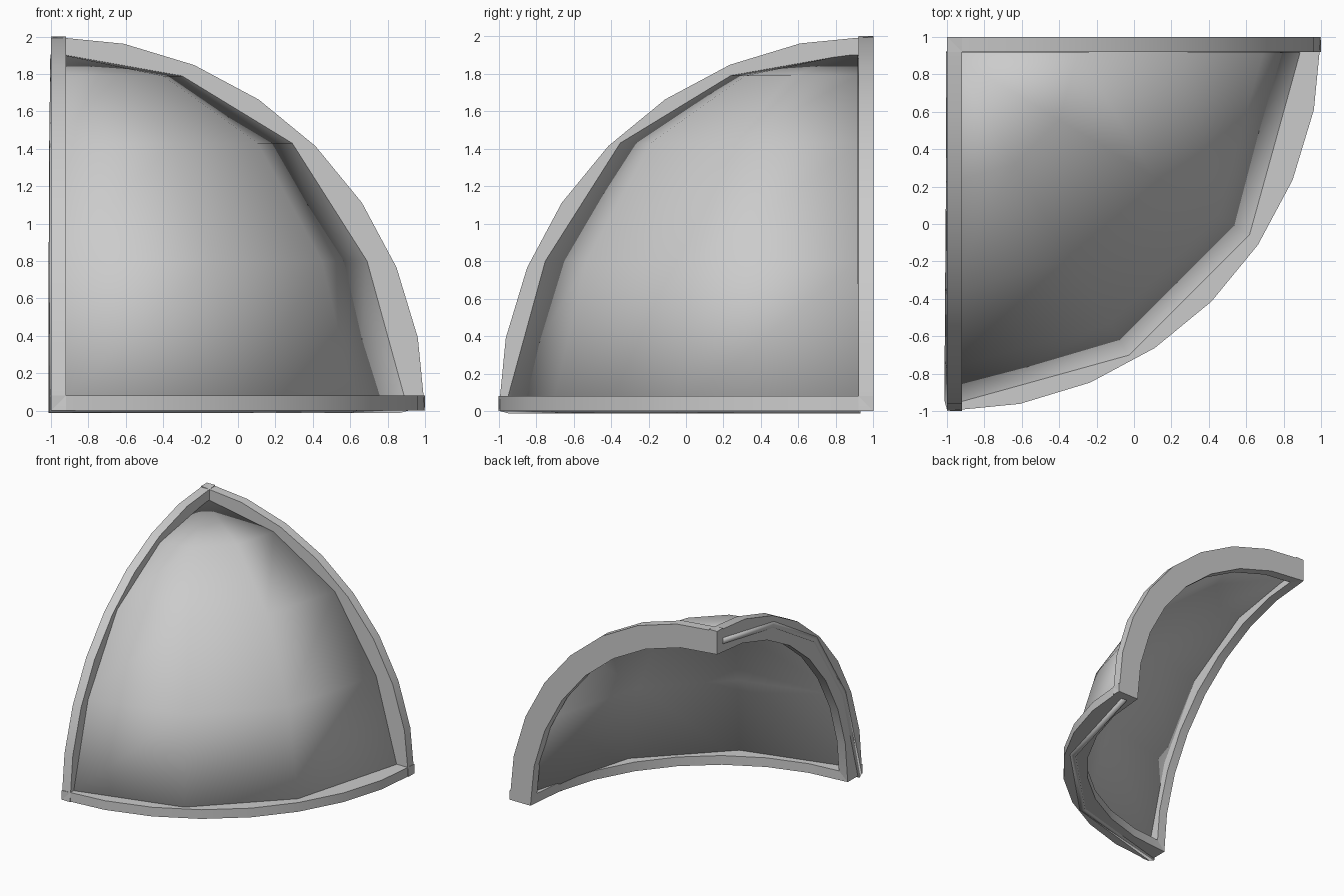
import bpy, bmesh
from math import sin, cos, pi, radians

if "Cube" in bpy.data.objects:
    bpy.data.objects.remove(bpy.data.objects["Cube"])

R_OUT, R_IN, WIDTH, SEGS = 2.0, 1.8, 0.08, 8


def place(u, v, w):
    """Octant coordinates measured from the back left bottom corner."""
    return (u - 1, 1 - v, w)


def finish(bm, name, angle):
    me = bpy.data.meshes.new(name)
    bm.to_mesh(me)
    bm.free()
    ob = bpy.data.objects.new(name, me)
    bpy.context.collection.objects.link(ob)
    bpy.ops.object.select_all(action='DESELECT')
    ob.select_set(True)
    bpy.context.view_layer.objects.active = ob
    bpy.ops.object.shade_smooth_by_angle(angle=radians(angle))
    return ob


def rib(name, axes):
    """Quarter-circle rib; axes give the order of two arc axes and the width axis."""
    bm = bmesh.new()
    rings = []
    for i in range(SEGS + 1):
        a = i * pi / 2 / SEGS
        ring = []
        for r, w in ((R_OUT, 0), (R_OUT, WIDTH), (R_IN, WIDTH), (R_IN, 0)):
            p = [0, 0, 0]
            for axis, val in zip(axes, (r * cos(a), r * sin(a), w)):
                p[axis] = val
            ring.append(bm.verts.new(place(*p)))
        rings.append(ring)
    for a, b in zip(rings, rings[1:]):
        for k in range(4):
            n = (k + 1) % 4
            bm.faces.new((a[k], a[n], b[n], b[k]))
    bm.faces.new(rings[0])
    bm.faces.new(rings[-1])
    bmesh.ops.recalc_face_normals(bm, faces=bm.faces[:])
    return finish(bm, name, 30)


# Three edge ribs of the sphere octant
rib("bottom_rib", (0, 1, 2))
rib("back_rib", (2, 0, 1))
rib("left_rib", (1, 2, 0))

# Curved panel: coarse sphere patch, thickened inward, running into the ribs
levels = [(0, 1.91), (0.80, 1.69), (1.43, 1.29), (1.79, 0.70)]  # height, radius
turns = [radians(a) for a in (0, 31, 59, 90)]
START = WIDTH + 0.003
bm = bmesh.new()
grid = [[bm.verts.new(place(r * cos(a), START + r * sin(a), z)) for a in turns]
        for z, r in levels]
top = bm.verts.new(place(0, START, 1.915))
for lo, hi in zip(grid, grid[1:]):
    for i in range(3):
        bm.faces.new((hi[i], hi[i + 1], lo[i + 1], lo[i]))
for i in range(3):
    bm.faces.new((top, grid[-1][i + 1], grid[-1][i]))
panel = finish(bm, "curved_panel", 60)
mod = panel.modifiers.new("thickness", 'SOLIDIFY')
mod.thickness = 0.05
mod.offset = -1
